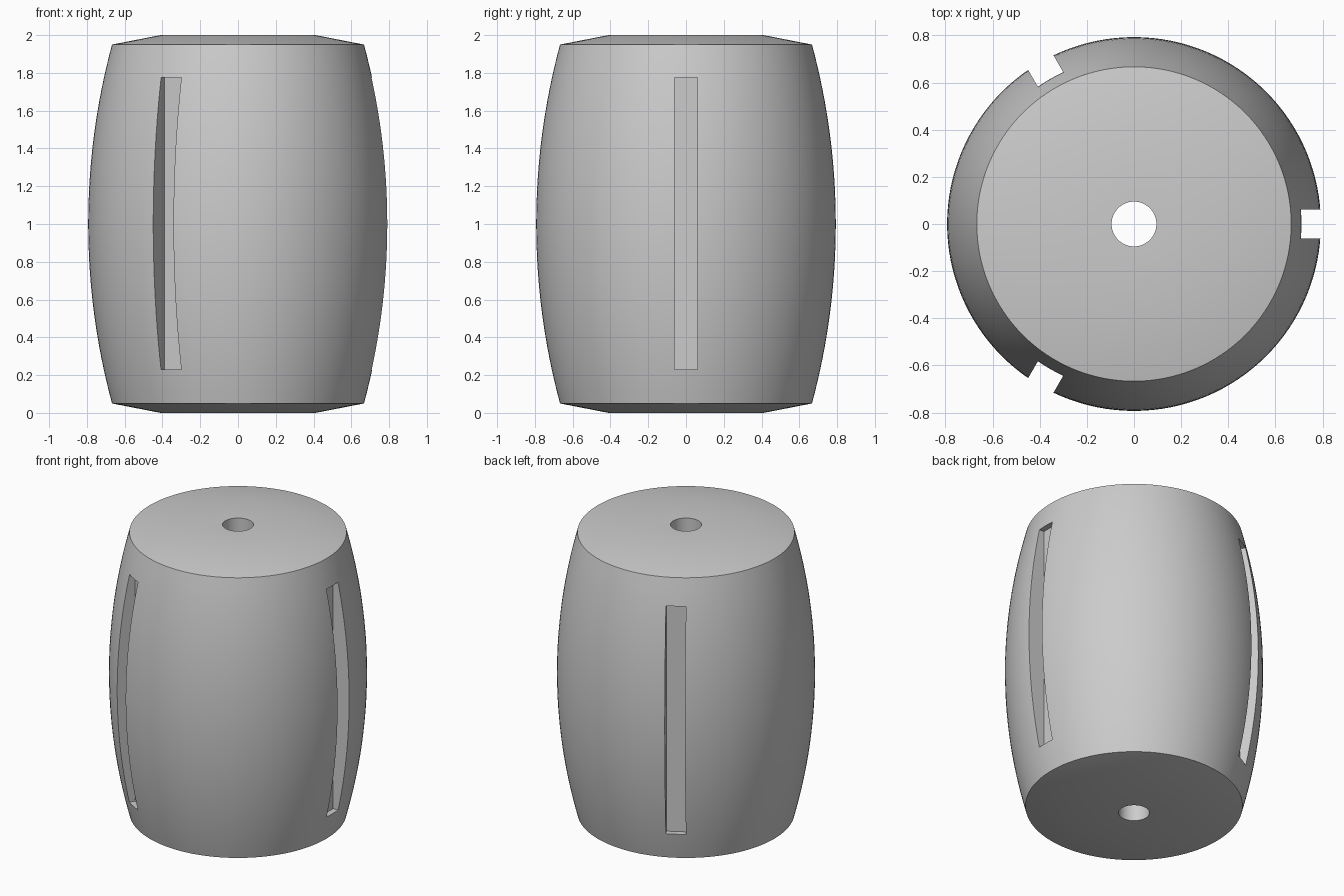
import bpy, bmesh, math
from mathutils import Matrix, Vector

if "Cube" in bpy.data.objects:
    bpy.data.objects.remove(bpy.data.objects["Cube"])

RIM_R, BELLY_R, RIM_Z = 0.667, 0.793, 0.05
HOLE_R, FLAT_R = 0.095, 0.41
SLOT_FLOOR, SLOT_HALF, SLOT_LOW, SLOT_HIGH = 0.671, 0.062, 0.23, 1.775
SEGMENTS, ARC_STEPS = 128, 32

grey = bpy.data.materials.new("plain grey")
grey.use_nodes = True
colour = (0.6, 0.6, 0.6, 1)
grey.diffuse_color = colour
grey.node_tree.nodes["Principled BSDF"].inputs["Base Color"].default_value = colour


def add_object(name, bm):
    bmesh.ops.recalc_face_normals(bm, faces=bm.faces)
    mesh = bpy.data.meshes.new(name)
    bm.to_mesh(mesh)
    bm.free()
    obj = bpy.data.objects.new(name, mesh)
    bpy.context.collection.objects.link(obj)
    return obj


# Barrel profile: shallow cone caps, circular-arc side, straight centre bore
half = 1 - RIM_Z
sag = BELLY_R - RIM_R
radius = (half ** 2 + sag ** 2) / (2 * sag)
profile = [(HOLE_R, 0), (FLAT_R, 0)]
for i in range(ARC_STEPS + 1):
    h = half * (2 * i / ARC_STEPS - 1)
    profile.append((BELLY_R - radius + math.sqrt(radius ** 2 - h ** 2), 1 + h))
profile += [(FLAT_R, 2), (HOLE_R, 2)]

bm = bmesh.new()
verts = [bm.verts.new((r, 0, z)) for r, z in profile]
edges = [bm.edges.new((v, verts[(i + 1) % len(verts)])) for i, v in enumerate(verts)]
bmesh.ops.spin(bm, geom=verts + edges, cent=(0, 0, 0), axis=(0, 0, 1),
               angle=math.tau, steps=SEGMENTS, use_merge=True)
bmesh.ops.remove_doubles(bm, verts=bm.verts, dist=0.0001)
barrel = add_object("barrel_body", bm)

# Three flat-floored slots, a third of a turn apart
bm = bmesh.new()
depth = 0.4
size = Vector((depth, 2 * SLOT_HALF, SLOT_HIGH - SLOT_LOW))
centre = Vector((SLOT_FLOOR + depth / 2, 0, (SLOT_LOW + SLOT_HIGH) / 2))
for k in range(3):
    turn = Matrix.Rotation(k * math.tau / 3, 4, "Z")
    bmesh.ops.create_cube(
        bm, size=1, matrix=turn @ Matrix.Translation(centre) @ Matrix.Diagonal(size.to_4d()))
cutter = add_object("slot_cutter", bm)
cutter.hide_render = True

cut = barrel.modifiers.new("slots", "BOOLEAN")
cut.operation = "DIFFERENCE"
cut.solver = "EXACT"
cut.object = cutter

bpy.ops.object.select_all(action="DESELECT")
barrel.select_set(True)
bpy.context.view_layer.objects.active = barrel
bpy.ops.object.modifier_apply(modifier=cut.name)
bpy.data.objects.remove(cutter)

# Finish
barrel.data.materials.clear()
barrel.data.materials.append(grey)
for face in barrel.data.polygons:
    face.material_index = 0
bpy.ops.object.shade_smooth_by_angle(angle=math.radians(30))
